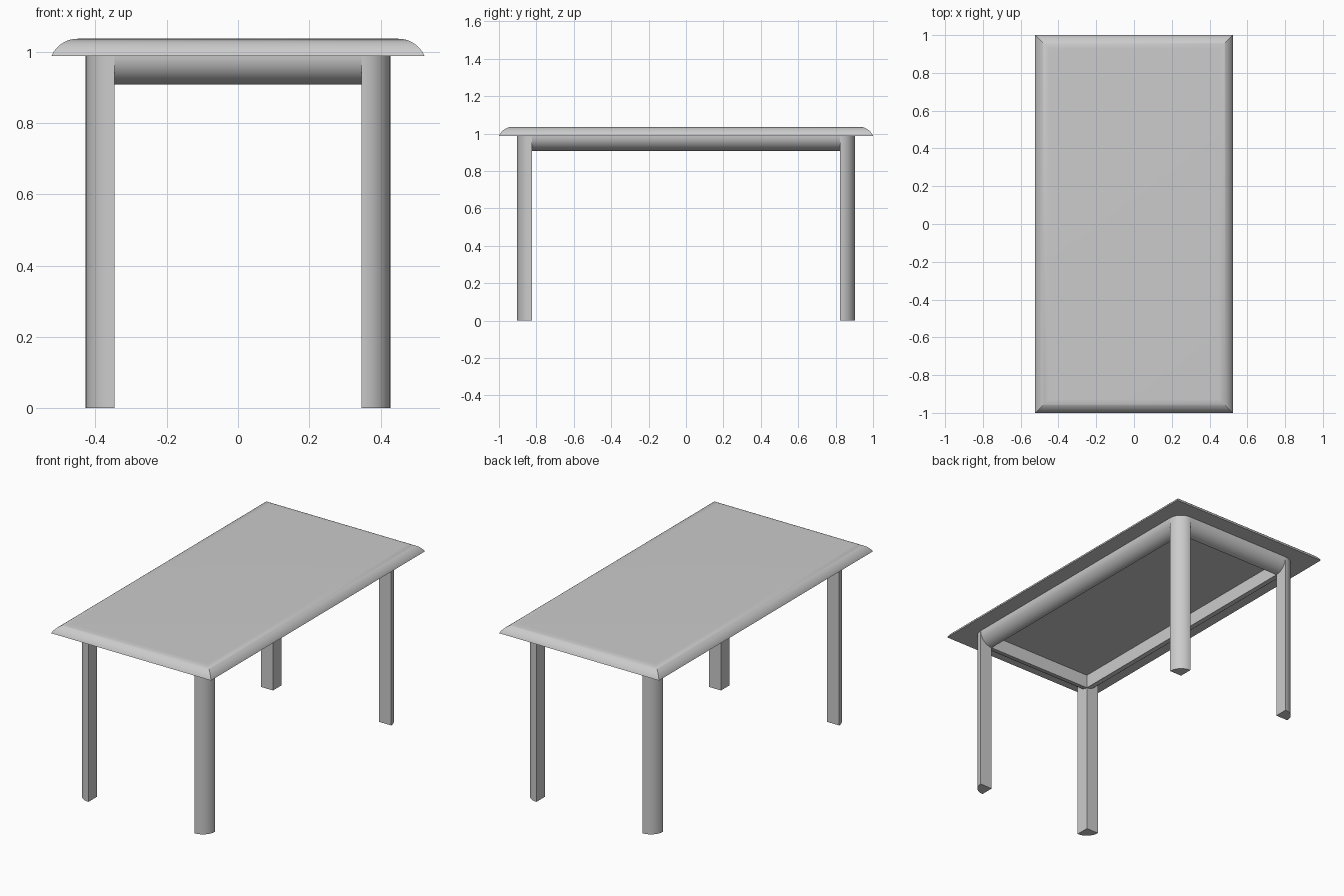
import bpy, bmesh
from math import sin, cos, pi, asin, sqrt

if "Cube" in bpy.data.objects:
    bpy.data.objects.remove(bpy.data.objects["Cube"])

HX, HY = 0.523, 1.0          # table top half sizes
Z0, Z1 = 0.988, 1.036        # table top underside and surface
R = 0.08                     # radius of leg and rail sections
IX, IY = 0.347, 0.823        # inner corner of the legs
SEG = 16


def finish(name, bm, mirror=(False, False)):
    bmesh.ops.recalc_face_normals(bm, faces=bm.faces[:])
    mesh = bpy.data.meshes.new(name)
    bm.to_mesh(mesh)
    bm.free()
    ob = bpy.data.objects.new(name, mesh)
    bpy.context.collection.objects.link(ob)
    bpy.ops.object.select_all(action='DESELECT')
    ob.select_set(True)
    bpy.context.view_layer.objects.active = ob
    bpy.ops.object.shade_smooth_by_angle()
    if any(mirror):
        mod = ob.modifiers.new("mirror", 'MIRROR')
        mod.use_axis = (mirror[0], mirror[1], False)
        mod.use_mirror_merge = False


def loft(rings):
    # skin a stack of closed rings and cap both ends
    bm = bmesh.new()
    vs = [[bm.verts.new(p) for p in ring] for ring in rings]
    n = len(vs[0])
    for a, b in zip(vs, vs[1:]):
        for i in range(n):
            j = (i + 1) % n
            bm.faces.new((a[i], a[j], b[j], b[i]))
    bm.faces.new(vs[0])
    bm.faces.new(vs[-1])
    return bm


# quarter-round section with its square corner at the origin
quarter = [(0, 0)] + [(R * cos(t), R * sin(t))
                      for t in (pi / 2 * i / SEG for i in range(SEG + 1))]

# table top: rectangles stacked along a rounded edge profile, mitred corners
ER = 0.08
run = sqrt(ER**2 - (ER - (Z1 - Z0))**2)
end = asin(run / ER)
rings = []
for i in range(SEG + 1):
    t = end * (1 - i / SEG)
    d = run - ER * sin(t)
    z = Z1 - ER * (1 - cos(t))
    x, y = HX - d, HY - d
    rings.append([(-x, -y, z), (x, -y, z), (x, y, z), (-x, y, z)])
finish("table_top", loft(rings))

# four legs, rounded on the outer corner
finish("legs", loft([[(IX + a, IY + b, z) for a, b in quarter]
                     for z in (0, Z0)]), (True, True))

# front and back rails, rounded on the lower outer side
finish("end_rails", loft([[(x, IY + a, Z0 - b) for a, b in quarter]
                          for x in (-IX, IX)]), (False, True))

# side rails
finish("side_rails", loft([[(IX + a, y, Z0 - b) for a, b in quarter]
                           for y in (-IY, IY)]), (True, False))
